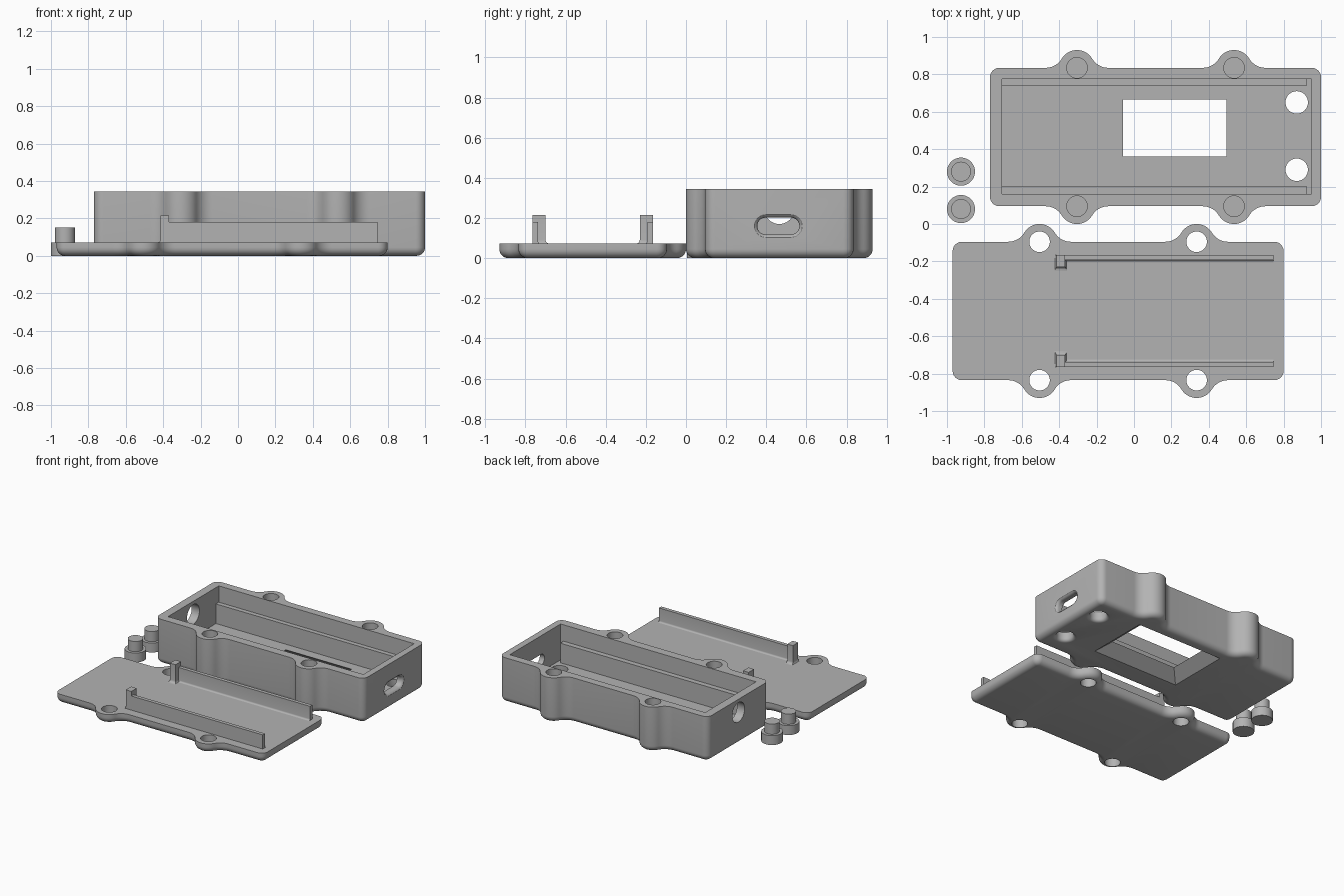
import bpy, bmesh, math
from math import sin, cos, pi, radians

if "Cube" in bpy.data.objects:
    bpy.data.objects.remove(bpy.data.objects["Cube"])

grey = bpy.data.materials.new("plain grey")
grey.diffuse_color = (0.45, 0.45, 0.45, 1)
grey.use_nodes = True
grey.node_tree.nodes["Principled BSDF"].inputs["Base Color"].default_value = grey.diffuse_color


def arc(cx, cy, r, a0, a1, n):
    return [(cx + r * cos(a0 + (a1 - a0) * i / n), cy + r * sin(a0 + (a1 - a0) * i / n))
            for i in range(n + 1)]


def loft(name, rings):
    """Closed solid through equal-length rings of 3D points."""
    bm = bmesh.new()
    loops = [[bm.verts.new(p) for p in ring] for ring in rings]
    n = len(loops[0])
    for a, b in zip(loops, loops[1:]):
        for i in range(n):
            j = (i + 1) % n
            bm.faces.new((a[i], a[j], b[j], b[i]))
    bm.faces.new(loops[0][::-1])
    bm.faces.new(loops[-1])
    bmesh.ops.recalc_face_normals(bm, faces=bm.faces)
    me = bpy.data.meshes.new(name)
    bm.to_mesh(me)
    bm.free()
    me.materials.append(grey)
    ob = bpy.data.objects.new(name, me)
    bpy.context.collection.objects.link(ob)
    return ob


def rect(x0, x1, y0, y1, z):
    return [(x0, y0, z), (x1, y0, z), (x1, y1, z), (x0, y1, z)]


def block(name, x0, x1, y0, y1, z0, z1):
    return loft(name, [rect(x0, x1, y0, y1, z0), rect(x0, x1, y0, y1, z1)])


def lathe(name, x, y, steps, n=48):
    """Round solid from (radius, z) steps."""
    return loft(name, [[(px, py, z) for px, py in arc(x, y, r, 0, 2 * pi, n)[:-1]]
                       for r, z in steps])


def select(ob):
    bpy.ops.object.select_all(action='DESELECT')
    ob.select_set(True)
    bpy.context.view_layer.objects.active = ob


def cut(ob, cutter):
    mod = ob.modifiers.new("cut", 'BOOLEAN')
    mod.operation, mod.solver, mod.object = 'DIFFERENCE', 'EXACT', cutter
    select(ob)
    bpy.ops.object.modifier_apply(modifier=mod.name)
    bpy.data.objects.remove(cutter)


def smooth(ob):
    select(ob)
    bpy.ops.object.shade_smooth_by_angle(angle=radians(30))


HX, HY, LOBE_X = 0.885, 0.37, 0.42


def outline(d):
    """Rounded rectangle with four screw lobes, inset by d."""
    rc, l, f = 0.05, 0.095, 0.1
    ox = math.sqrt((l + f) ** 2 - f ** 2)
    a = math.atan2(f, ox)
    half = arc(HX - rc, HY - rc, rc - d, 0, pi / 2, 6)
    for lx in (LOBE_X, -LOBE_X):
        half += arc(lx + ox, HY + f, f + d, -pi / 2, a - pi, 8)
        half += arc(lx, HY, l - d, a, pi - a, 16)[1:-1]
        half += arc(lx - ox, HY + f, f + d, -a, -pi / 2, 8)
    half += arc(rc - HX, HY - rc, rc - d, pi / 2, pi, 6)
    return half + [(-x, -y) for x, y in half]


def shell(name, cx, cy, height, r=0.045):
    """Solid of the outline with a rounded bottom edge."""
    steps = [(r * (1 - sin(t)), r * (1 - cos(t))) for t in [i * pi / 12 for i in range(7)]]
    steps.append((0, height))
    return loft(name, [[(cx + x, cy + y, z) for x, y in outline(d)] for d, z in steps])


# Case: hollow body with window, button holes, ports and blind screw holes
CX, CY, TOP = 0.115, 0.465, 0.345
case = shell("case", CX, CY, TOP)
cut(case, block("cavity", -0.705, 0.95, CY - 0.305, CY + 0.31, 0.07, 0.5))
cut(case, loft("window", [rect(-0.06 - m, 0.495 + m, 0.36 - m, 0.665 + m, z)
                          for m, z in ((0.1, -0.01), (0.0875, 0), (0, 0.07), (0, 0.1))]))
for y in (0.29, 0.65):
    flare = [(0.06 + 0.025 * (1 - sin(t)), 0.025 * (1 - cos(t)))
             for t in [i * pi / 8 for i in range(5)]]
    cut(case, lathe("button_hole", 0.87, y, [(0.085, -0.02)] + flare + [(0.06, 0.1)]))
for sx in (-1, 1):
    for sy in (-1, 1):
        cut(case, lathe("screw_hole", CX + sx * LOBE_X, CY + sy * HY, [(0.055, 0.08), (0.055, 0.5)]))


def slot(x, grow):
    """Stadium ring in the side wall."""
    r, h = 0.042 + grow, 0.063
    pts = arc(0.46 + h, 0.16, r, -pi / 2, pi / 2, 12) + arc(0.46 - h, 0.16, r, pi / 2, 1.5 * pi, 12)
    return [(x, y, z) for y, z in pts]


cut(case, loft("slot", [slot(0.9, 0), slot(0.98, 0), slot(0.986, 0.002),
                        slot(0.994, 0.006), slot(1.0, 0.015), slot(1.05, 0.015)]))
cut(case, loft("round_port", [[(x, y, z) for y, z in arc(CY, 0.245, 0.075, 0, 2 * pi, 40)[:-1]]
                              for x in (-0.85, -0.6)]))
smooth(case)

# Ledges along the inner walls
block("ledge_front", -0.71, 0.925, CY - 0.31, CY - 0.265, 0.065, 0.22)
block("ledge_back", -0.71, 0.925, CY + 0.275, CY + 0.315, 0.065, 0.22)

# Lid: flat plate with four through holes
LX, LY, LZ = -0.085, -0.465, 0.072
lid = shell("lid", LX, LY, LZ)
for sx in (-1, 1):
    for sy in (-1, 1):
        cut(lid, lathe("lid_hole", LX + sx * LOBE_X, LY + sy * HY, [(0.055, -0.1), (0.055, 0.2)]))
smooth(lid)

# Lid rails and end posts, with filleted feet on the inner side
for side, s in (("front", -1), ("back", 1)):
    outer = LY + s * 0.3

    def foot(x0, x1, width, top, r, rx):
        rings = [(1, LZ - 0.01)] + [(1 - sin(t), LZ + r * (1 - cos(t)))
                                    for t in [i * pi / 8 for i in range(5)]] + [(0, top)]
        return [rect(x0 - rx * k, x1 + rx * k, outer, outer - s * (width + r * k), z)
                for k, z in rings]

    smooth(loft("rail_" + side, foot(-0.37, 0.745, 0.028, 0.18, 0.012, 0)))
    smooth(loft("post_" + side, foot(-0.415, -0.368, 0.065, 0.215, 0.02, 0.01)))

# Two push buttons
for i, y in enumerate((0.08, 0.28)):
    smooth(lathe("button_%d" % (i + 1), -0.925, y,
                 [(0.075, 0), (0.075, 0.072), (0.053, 0.072), (0.053, 0.15)]))
